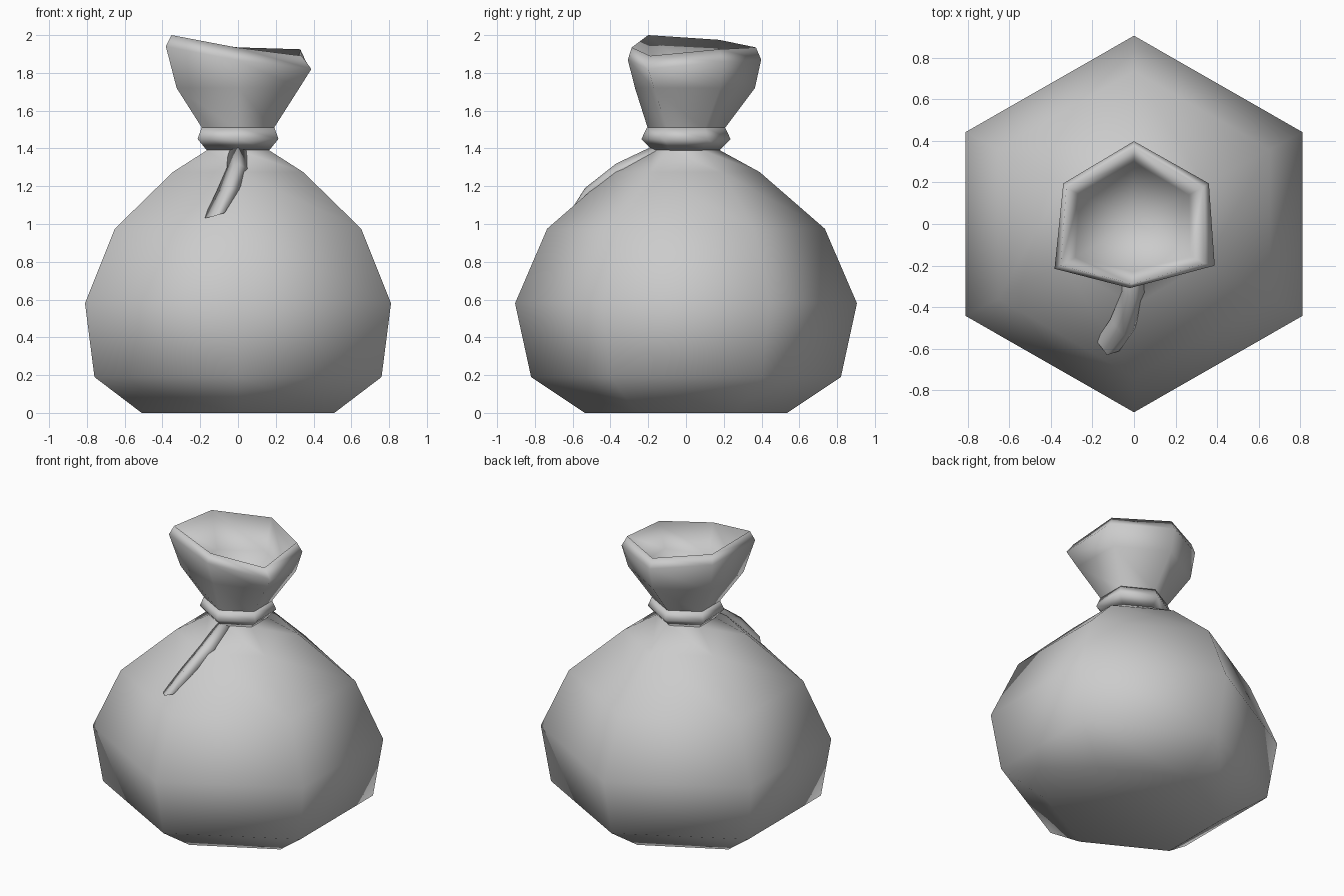
import bpy, bmesh

if "Cube" in bpy.data.objects:
    bpy.data.objects.remove(bpy.data.objects["Cube"])


def hexagon(rx, ry, z):
    """Six corners, starting at the back and running clockwise from above."""
    h = ry * 0.488
    return [(0, ry, z), (rx, h, z), (rx, -h, z), (0, -ry, z), (-rx, -h, z), (-rx, h, z)]


def loft(name, rings, closed=True, cap_start=False, tip=None, loop=False):
    """Skin rows of points with quads, with an optional base cap and end point."""
    bm = bmesh.new()
    rows = [[bm.verts.new(p) for p in ring] for ring in rings]
    n = len(rows[0])
    pairs = list(zip(rows, rows[1:])) + ([(rows[-1], rows[0])] if loop else [])
    for a, b in pairs:
        for i in range(n if closed else n - 1):
            j = (i + 1) % n
            bm.faces.new((a[i], a[j], b[j], b[i]))
    if cap_start:
        bm.faces.new(rows[0])
    if tip:
        t = bm.verts.new(tip)
        for i in range(n):
            bm.faces.new((rows[-1][i], rows[-1][(i + 1) % n], t))
    bmesh.ops.recalc_face_normals(bm, faces=bm.faces)
    me = bpy.data.meshes.new(name)
    bm.to_mesh(me)
    bm.free()
    for p in me.polygons:
        p.use_smooth = True
    ob = bpy.data.objects.new(name, me)
    bpy.context.collection.objects.link(ob)
    return ob


# Sack: round body, pinched neck, flared uneven mouth and its hollow inside
profile = [(.51, .535, 0), (.76, .82, .19), (.81, .905, .58), (.652, .735, .975),
           (.345, .39, 1.275), (.165, .18, 1.39), (.185, .2, 1.5)]
flare = [(0, .365, 1.72), (.32, .18, 1.72), (.325, -.17, 1.72),
         (0, -.27, 1.72), (-.325, -.17, 1.72), (-.315, .18, 1.72)]
lip = [(0, .398, 1.87), (.36, .195, 1.86), (.388, -.2, 1.82),
       (-.02, -.308, 1.87), (-.382, -.215, 1.94), (-.34, .195, 1.91)]
rim = [(0, .37, 1.935), (.33, .175, 1.925), (.338, -.19, 1.89),
       (-.01, -.287, 1.935), (-.352, -.2, 2.0), (-.325, .175, 1.975)]
inside = [(x * .8, y * .8, 1.73) for x, y, z in rim]
loft("sack", [hexagon(*p) for p in profile] + [flare, lip, rim, inside],
     cap_start=True, tip=(0, .02, 1.54))

# Cord wrapped around the neck
loft("neck_tie", [hexagon(*p) for p in
     [(.165, .178, 1.39), (.214, .236, 1.45), (.193, .207, 1.51), (.15, .16, 1.47)]], loop=True)

# Loose end of the cord, a ridged strip lying on the front
strip = [[(-.055, -.15, 1.385), (0, -.18, 1.41), (.055, -.15, 1.385)],
         [(-.058, -.325, 1.30), (0, -.37, 1.32), (.055, -.325, 1.29)],
         [(-.115, -.46, 1.17), (-.05, -.535, 1.19), (.005, -.50, 1.18)],
         [(-.182, -.56, 1.03), (-.13, -.63, 1.04), (-.07, -.61, 1.06)]]
under = [(0, -.12, 1.35), (0, -.30, 1.27), (-.05, -.44, 1.14), (-.13, -.55, 1.02)]
loft("cord_end", [row + [u] for row, u in zip(strip, under)], cap_start=True)
